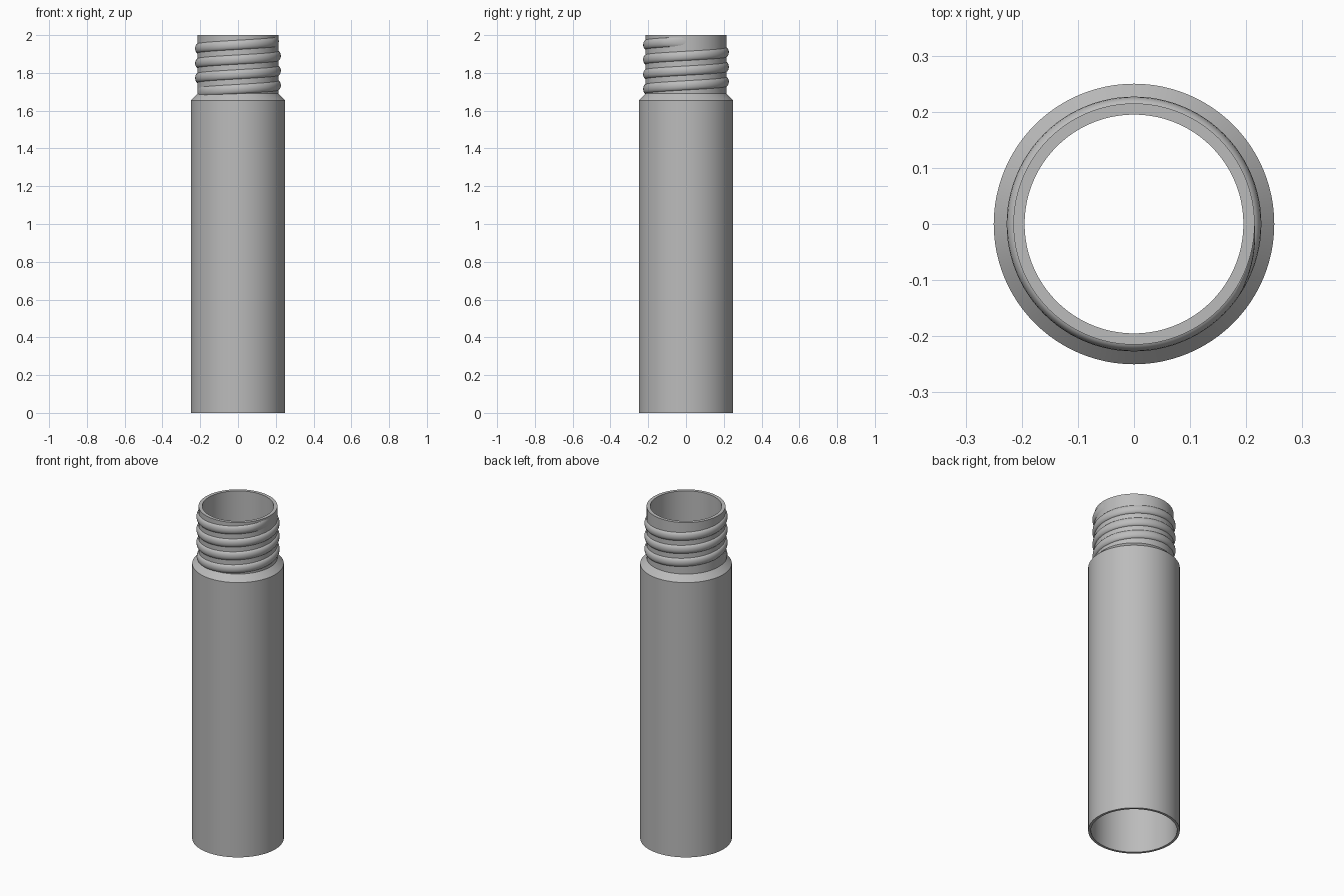
import bpy
import math

if "Cube" in bpy.data.objects:
    bpy.data.objects.remove(bpy.data.objects["Cube"], do_unlink=True)

SEGMENTS = 96
PITCH = 0.078

metal = bpy.data.materials.new("grey metal")
metal.use_nodes = True
grey = (0.5, 0.5, 0.5, 1)
metal.diffuse_color = grey
metal.node_tree.nodes["Principled BSDF"].inputs["Base Color"].default_value = grey


def make_object(name, verts, faces):
    mesh = bpy.data.meshes.new(name)
    mesh.from_pydata(verts, [], faces)
    mesh.materials.append(metal)
    obj = bpy.data.objects.new(name, mesh)
    bpy.context.collection.objects.link(obj)
    bpy.ops.object.select_all(action="DESELECT")
    obj.select_set(True)
    bpy.context.view_layer.objects.active = obj
    bpy.ops.object.shade_smooth_by_angle(angle=math.radians(30))
    return obj


def lathe(name, profile):
    """Revolve a closed (radius, height) profile around the z axis."""
    n = len(profile)
    verts = []
    for s in range(SEGMENTS):
        a = math.tau * s / SEGMENTS
        verts += [(r * math.cos(a), r * math.sin(a), z) for r, z in profile]
    faces = []
    for s in range(SEGMENTS):
        here, there = s * n, (s + 1) % SEGMENTS * n
        for i in range(n):
            j = (i + 1) % n
            faces.append((here + i, there + i, there + j, here + j))
    return make_object(name, verts, faces)


def helix_ridge(name, root, height, width, z_start, z_end, start_angle):
    """Sweep a rounded ridge up a right-handed helix, fading out at both ends."""
    turns = (z_end - z_start) / PITCH
    steps = round(turns * SEGMENTS)
    arc = 8
    n = arc + 1
    verts, faces = [], []
    for s in range(steps + 1):
        a = start_angle + math.tau * s / SEGMENTS
        z = z_start + PITCH * s / SEGMENTS
        fade = min(1, (s + 1) / 12, (steps - s + 1) / 12)
        for i in range(n):
            t = math.pi * i / arc
            r = root - 0.004 + (height + 0.004) * fade * math.sin(t)
            verts.append((r * math.cos(a), r * math.sin(a),
                          z - width / 2 * math.cos(t)))
    for s in range(steps):
        for i in range(n):
            j = (i + 1) % n
            a, b = s * n, (s + 1) * n
            faces.append((a + i, b + i, b + j, a + j))
    faces += [tuple(range(n)), tuple(range(steps * n + n - 1, steps * n - 1, -1))]
    return make_object(name, verts, faces)


# Hollow tube with a shoulder chamfer and a narrower neck
lathe("tube_body", [
    (0.25, 0), (0.25, 1.655), (0.215, 1.69), (0.215, 2),
    (0.195, 2), (0.195, 1.68), (0.235, 1.64), (0.235, 0),
])

# Rounded screw thread around the neck
helix_ridge("neck_thread", 0.215, 0.012, 0.052, 1.695, 1.97, math.pi)
